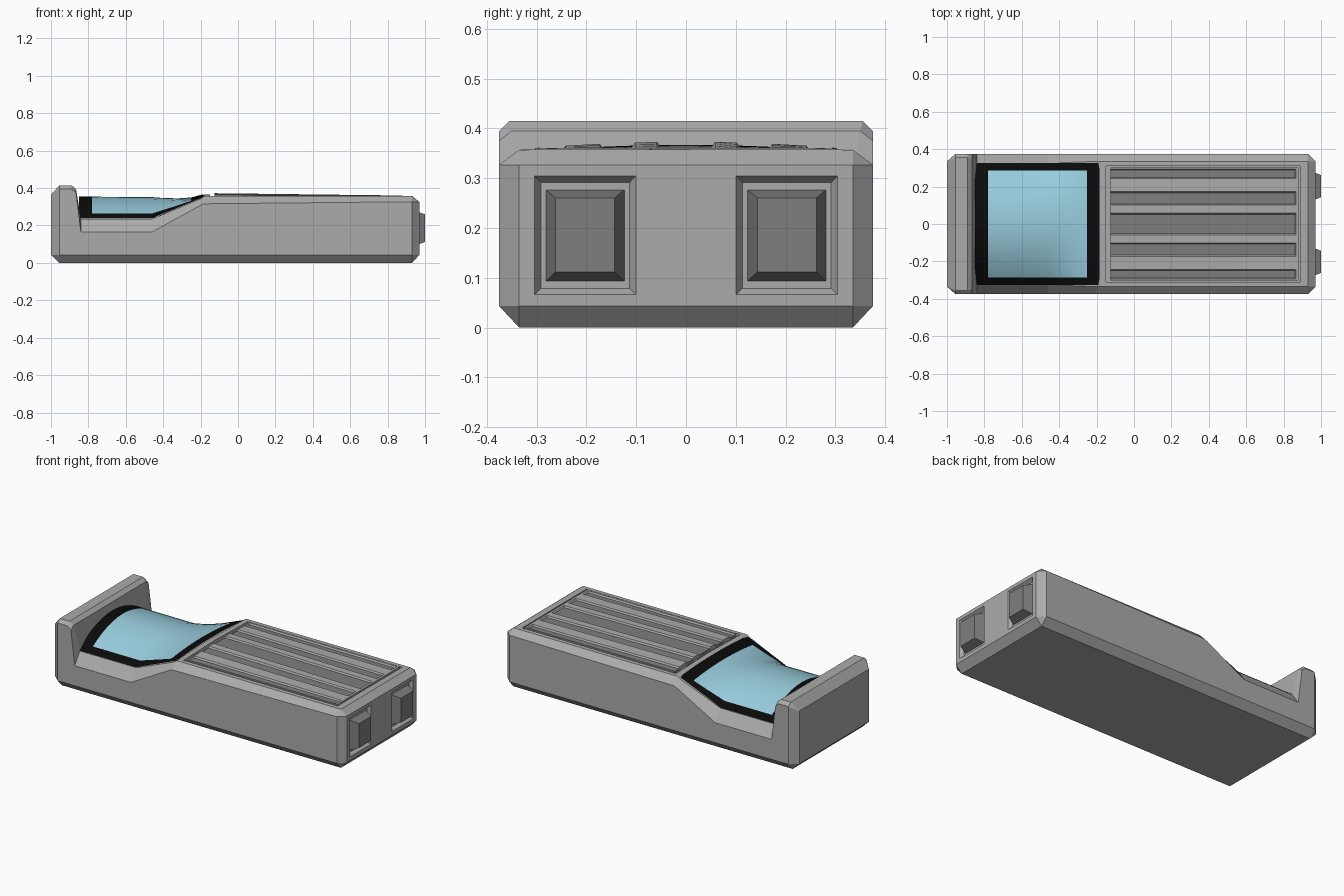
import bpy, bmesh

if "Cube" in bpy.data.objects:
    bpy.data.objects.remove(bpy.data.objects["Cube"])

def mat(name, r, g, b):
    m = bpy.data.materials.new(name)
    m.diffuse_color = (r, g, b, 1)
    m.use_nodes = True
    m.node_tree.nodes["Principled BSDF"].inputs["Base Color"].default_value = m.diffuse_color
    return m

LIGHT = mat("light_grey", .41, .41, .41)
DARK = mat("dark_grey", .21, .21, .21)
BLACK = mat("black", .003, .003, .003)
BLUE = mat("pale_blue", .31, .60, .71)

def finish(bm, name, *mats):
    bmesh.ops.remove_doubles(bm, verts=bm.verts, dist=1e-5)
    bmesh.ops.recalc_face_normals(bm, faces=bm.faces)
    me = bpy.data.meshes.new(name)
    bm.to_mesh(me)
    bm.free()
    ob = bpy.data.objects.new(name, me)
    bpy.context.collection.objects.link(ob)
    for m in mats:
        me.materials.append(m)
    return ob

def grid(bm, xs, ys, height):
    """Height-field surface, returns faces with their column indices."""
    v = [[bm.verts.new((x, y, height(i, j))) for j, y in enumerate(ys)] for i, x in enumerate(xs)]
    return [(bm.faces.new((v[i][j], v[i+1][j], v[i+1][j+1], v[i][j+1])), i, j)
            for i in range(len(xs)-1) for j in range(len(ys)-1)]

def frustum(name, a, b, m):
    """Solid between two x-facing rectangles (x, y0, y1, z0, z1)."""
    bm = bmesh.new()
    r = [[bm.verts.new((x, y, z)) for y, z in ((y0, z0), (y1, z0), (y1, z1), (y0, z1))]
         for x, y0, y1, z0, z1 in (a, b)]
    bm.faces.new(r[0])
    bm.faces.new(r[1])
    for k in range(4):
        n = (k + 1) % 4
        bm.faces.new((r[0][k], r[0][n], r[1][n], r[1][k]))
    return finish(bm, name, m)

# Body: stations along x (x, bottom y, bottom z, side y, shoulder z, top y, top z, centre z)
stations = [
    (-1.0, .335, .043, .335, .365, .335, .365, .365),
    (-.955, .335, 0, .375, .395, .355, .415, .415),
    (-.89, .335, 0, .375, .395, .355, .415, .415),
    (-.866, .335, 0, .375, .375, .35, .395, .395),
    (-.84, .335, 0, .375, .165, .325, .235, .235),
    (-.46, .335, 0, .375, .165, .325, .235, .235),
    (-.20, .335, 0, .375, .308, .335, .343, .353),
    (-.18, .335, 0, .375, .316, .335, .357, .366),
    (.93, .335, 0, .375, .327, .335, .357, .358),
    (.97, .335, .043, .335, .326, .335, .326, .326)]
bm = bmesh.new()
rings = []
for x, yb, zb, w, zs, yt, zt, zc in stations:
    half = [(yb, zb), (w, .043), (w, zs), (yt, zt)]
    pts = half + [(0, zc)] + [(-y, z) for y, z in reversed(half)]
    rings.append([bm.verts.new((x, y, z)) for y, z in pts])
for a, b in zip(rings, rings[1:]):
    for k in range(9):
        n = (k + 1) % 9
        bm.faces.new((a[k], a[n], b[n], b[k]))
bm.faces.new(rings[0])
bm.faces.new(rings[-1])
body = finish(bm, "body", LIGHT)

def cut(cutter):
    cutter.hide_render = True
    cutter.display_type = 'WIRE'
    mod = body.modifiers.new(cutter.name, 'BOOLEAN')
    mod.operation = 'DIFFERENCE'
    mod.solver = 'EXACT'
    mod.object = cutter

# Recess in the deck and around each plug
cut(frustum("deck_cutter", (-.15, -.31, .31, .342, .5), (.89, -.31, .31, .342, .5), LIGHT))
for s, side in ((-1, "front"), (1, "back")):
    c = s * .2025
    cut(frustum(side + "_plug_cutter", (.95, c-.089, c+.089, .079, .291),
                (.972, c-.103, c+.103, .065, .306), LIGHT))
    frustum(side + "_plug", (.94, c-.0825, c+.0825, .09, .28),
            (1.0, c-.059, c+.059, .112, .26), DARK)

# Curved screen: blue glass with a black border
xs = [-.85, -.78, -.62, -.46, -.40, -.32, -.25, -.185]
edge = [.237, .237, .237, .237, .264, .297, .326, .352]
crest = [.355, .354, .353, .352, .347, .345, .35, .367]
half = [.05, .1, .15, .2, .245, .285, .325]
ys = [-y for y in reversed(half)] + [0] + half
bm = bmesh.new()
for f, i, j in grid(bm, xs, ys, lambda i, j: edge[i] + (crest[i]-edge[i]) * (1 - (ys[j]/.325)**2)):
    inside = 1 <= i <= 5 and 1 <= j <= len(ys) - 3
    f.material_index = 1 if inside else 0
    f.smooth = True
finish(bm, "screen", BLACK, BLUE)

# Ribbed panel: dark grooves between light ribs, arched towards the screen
bands = [(0, 0), (.052, 0), (.058, 1), (.102, 1), (.108, 0), (.167, 0), (.173, 1),
         (.242, 1), (.248, 0), (.288, 0), (.294, 1), (.303, 1)]
cols = [(-y, h) for y, h in reversed(bands[1:])] + bands
px = [-.125, .2, .55, .86, .866, .88]

def panel_height(i, j):
    y, high = cols[j]
    arch = .013 * (1 - (y/.31)**2) * (.9 - px[i]) / 1.02
    return .36 + arch - (0 if high or i > 3 else .009)

bm = bmesh.new()
for f, i, j in grid(bm, px, [c[0] for c in cols], panel_height):
    f.material_index = 1 if i < 3 and not cols[j][1] and not cols[j+1][1] else 0
panel = finish(bm, "ribbed_panel", LIGHT, DARK)
# Skirt closes the panel down to the recess floor
mod = panel.modifiers.new("thickness", 'SOLIDIFY')
mod.thickness = .025
mod.offset = -1
